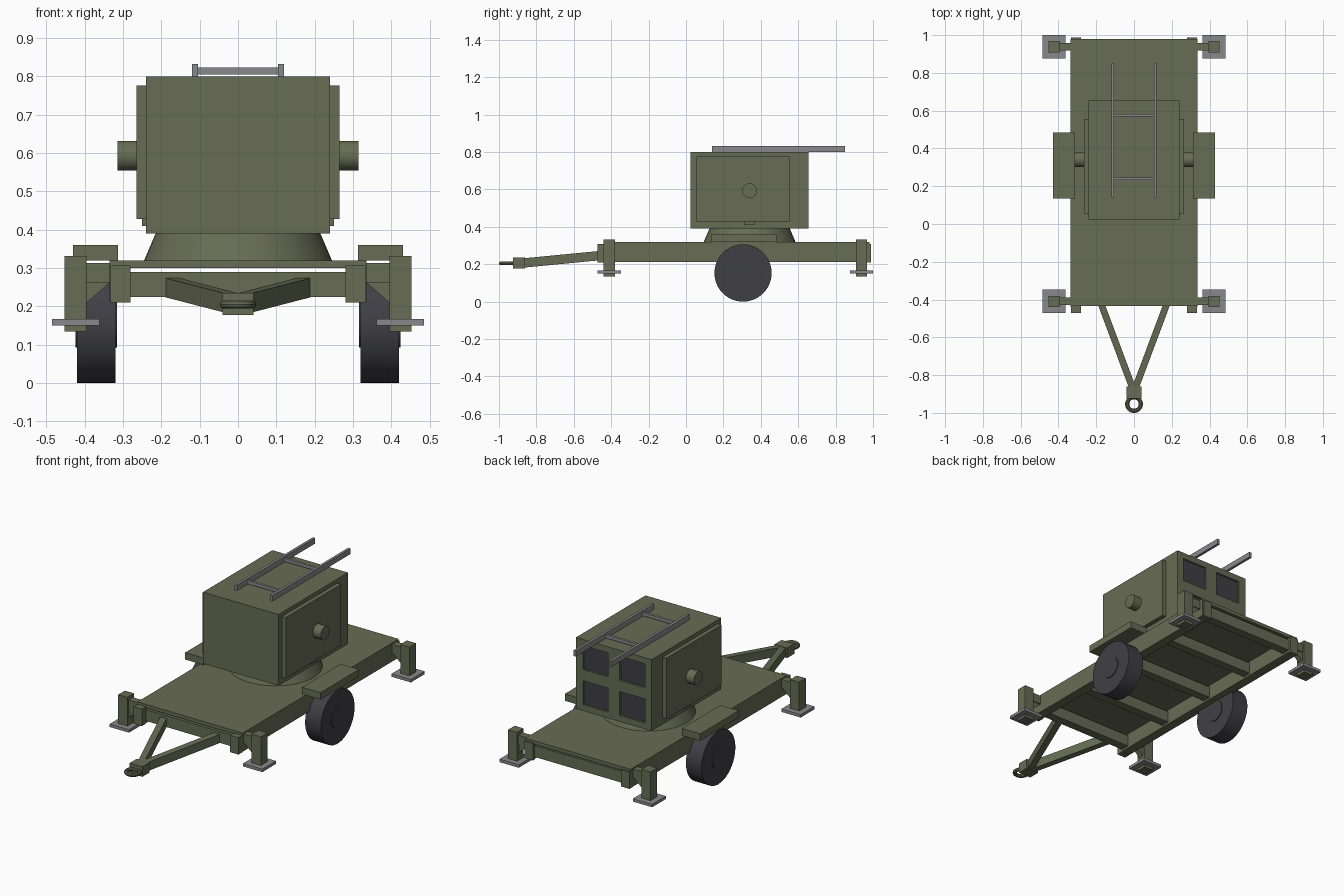
import bpy, bmesh, math
from mathutils import Vector, Matrix

if "Cube" in bpy.data.objects:
    bpy.data.objects.remove(bpy.data.objects["Cube"])


def material(name, rgb):
    m = bpy.data.materials.new(name)
    m.diffuse_color = (*rgb, 1)
    m.use_nodes = True
    m.node_tree.nodes["Principled BSDF"].inputs["Base Color"].default_value = m.diffuse_color
    return m


GREEN = material("olive_green", (0.135, 0.15, 0.088))
GREY = material("metal_grey", (0.25, 0.25, 0.26))
DARK = material("dark_rubber", (0.05, 0.05, 0.06))


def finish(name, bm, mat, smooth=False):
    bmesh.ops.recalc_face_normals(bm, faces=bm.faces)
    me = bpy.data.meshes.new(name)
    bm.to_mesh(me)
    bm.free()
    me.materials.append(mat)
    ob = bpy.data.objects.new(name, me)
    bpy.context.collection.objects.link(ob)
    if smooth:
        bpy.ops.object.select_all(action='DESELECT')
        ob.select_set(True)
        bpy.context.view_layer.objects.active = ob
        bpy.ops.object.shade_smooth_by_angle(angle=math.radians(35))
    return ob


def box(name, x, y, z, mat=GREEN):
    """Box from (min, max) ranges."""
    bm = bmesh.new()
    bmesh.ops.create_cube(bm, size=1)
    for v in bm.verts:
        v.co = [r[0] if c < 0 else r[1] for c, r in zip(v.co, (x, y, z))]
    return finish(name, bm, mat)


def side_box(name, s, x, y, z, mat=GREEN):
    return box(name, sorted((s * x[0], s * x[1])), y, z, mat)


def cylinder(name, centre, r1, r2, depth, axis='Z', mat=GREEN, segments=40):
    bm = bmesh.new()
    rot = Matrix.Rotation(math.pi / 2, 4, 'Y') if axis == 'X' else Matrix()
    bmesh.ops.create_cone(bm, cap_ends=True, segments=segments, radius1=r1, radius2=r2,
                          depth=depth, matrix=Matrix.Translation(centre) @ rot)
    return finish(name, bm, mat, True)


def prism(name, a, b):
    """Solid between two matching polygon loops."""
    bm = bmesh.new()
    la = [bm.verts.new(p) for p in a]
    lb = [bm.verts.new(p) for p in b]
    n = len(la)
    bm.faces.new(la)
    bm.faces.new(lb[::-1])
    for i in range(n):
        bm.faces.new((la[i], la[(i + 1) % n], lb[(i + 1) % n], lb[i]))
    return finish(name, bm, GREEN)


# Chassis: deck, side rails and cross members
box("deck", (-0.335, 0.335), (-0.435, 0.98), (0.30, 0.32))
for i, y in enumerate((-0.41, -0.07, 0.28, 0.62, 0.95)):
    box(f"cross_member_{i}", (-0.285, 0.285), (y - 0.025, y + 0.025), (0.225, 0.29))

# Turntable and cabin
cylinder("turntable", (0, 0.34, 0.355), 0.245, 0.215, 0.07, segments=48)
box("cabin", (-0.24, 0.24), (0.025, 0.642), (0.39, 0.80))

# Four recessed rear openings framed by bars
box("rear_openings", (-0.21, 0.21), (0.641, 0.644), (0.41, 0.78), DARK)
for i, (a, b) in enumerate(((-0.24, -0.197), (-0.037, 0.037), (0.197, 0.24))):
    box(f"rear_frame_post_{i}", (a, b), (0.642, 0.655), (0.39, 0.80))
for i, (a, b) in enumerate(((0.39, 0.425), (0.563, 0.627), (0.765, 0.80))):
    for j, (c, d) in enumerate(((-0.197, -0.037), (0.037, 0.197))):
        box(f"rear_frame_bar_{i}_{j}", (c, d), (0.642, 0.655), (a, b))

# Roof ladder
for i, y in enumerate((0.24, 0.575)):
    box(f"ladder_rung_{i}", (-0.108, 0.108), (y - 0.007, y + 0.007), (0.805, 0.823), GREY)

for s in (-1, 1):
    n = "right" if s > 0 else "left"
    side_box(f"ladder_rail_{n}", s, (0.105, 0.12), (0.14, 0.85), (0.80, 0.832), GREY)
    side_box(f"side_rail_{n}", s, (0.28, 0.335), (-0.44, 0.98), (0.213, 0.302))
    for y0, y1 in ((-0.472, -0.435), (0.97, 0.988)):
        side_box(f"rail_end_{n}", s, (0.28, 0.333), (y0, y1), (0.21, 0.307))

    # Cabin side panel, latch and vent
    side_box(f"side_panel_{n}", s, (0.24, 0.265), (0.055, 0.555), (0.428, 0.777))
    side_box(f"panel_latch_{n}", s, (0.24, 0.25), (0.31, 0.365), (0.41, 0.43))
    cylinder(f"side_vent_{n}", (s * 0.285, 0.34, 0.593), 0.039, 0.039, 0.06, 'X')

    # Fender and wheel
    side_box(f"fender_{n}", s, (0.313, 0.43), (0.135, 0.485), (0.32, 0.36))
    cylinder(f"wheel_{n}", (s * 0.37, 0.305, 0.153), 0.153, 0.153, 0.10, 'X', DARK, 48)
    cylinder(f"wheel_hub_{n}", (s * 0.37, 0.305, 0.153), 0.06, 0.06, 0.108, 'X', DARK)

    # Outriggers: arm, gusset, leg and foot pad
    for e, y in (("front", -0.41), ("rear", 0.938)):
        side_box(f"outrigger_arm_{e}_{n}", s, (0.33, 0.40), (y - 0.02, y + 0.02), (0.262, 0.313))
        tri = [(0.335, 0.262), (0.40, 0.262), (0.40, 0.205)]
        prism(f"outrigger_gusset_{e}_{n}", [(s * x, y - 0.015, z) for x, z in tri],
              [(s * x, y + 0.015, z) for x, z in tri])
        side_box(f"outrigger_leg_{e}_{n}", s, (0.395, 0.453), (y - 0.03, y + 0.03), (0.135, 0.332))
        side_box(f"foot_pad_{e}_{n}", s, (0.362, 0.485), (y - 0.062, y + 0.062), (0.15, 0.167), GREY)

    # Sloping drawbar arm
    ends = []
    for cx, y, z in ((0.175, -0.42, 0.25), (0.005, -0.875, 0.206)):
        ends.append([(s * (cx + dx), y, z + dz) for dx, dz in
                     ((-0.019, -0.025), (0.019, -0.025), (0.019, 0.025), (-0.019, 0.025))])
    prism(f"drawbar_{n}", *ends)

# Coupler block and towing ring
box("coupler", (-0.04, 0.04), (-0.925, -0.86), (0.177, 0.235))
bm = bmesh.new()
R, r, N, M = 0.036, 0.011, 32, 10
ring = [[bm.verts.new(((R + r * math.cos(b)) * math.cos(a),
                       -0.953 + (R + r * math.cos(b)) * math.sin(a),
                       0.205 + r * math.sin(b)))
         for b in [2 * math.pi * j / M for j in range(M)]]
        for a in [2 * math.pi * i / N for i in range(N)]]
for i in range(N):
    for j in range(M):
        k, l = (i + 1) % N, (j + 1) % M
        bm.faces.new((ring[i][j], ring[k][j], ring[k][l], ring[i][l]))
finish("towing_ring", bm, GREEN, True)
